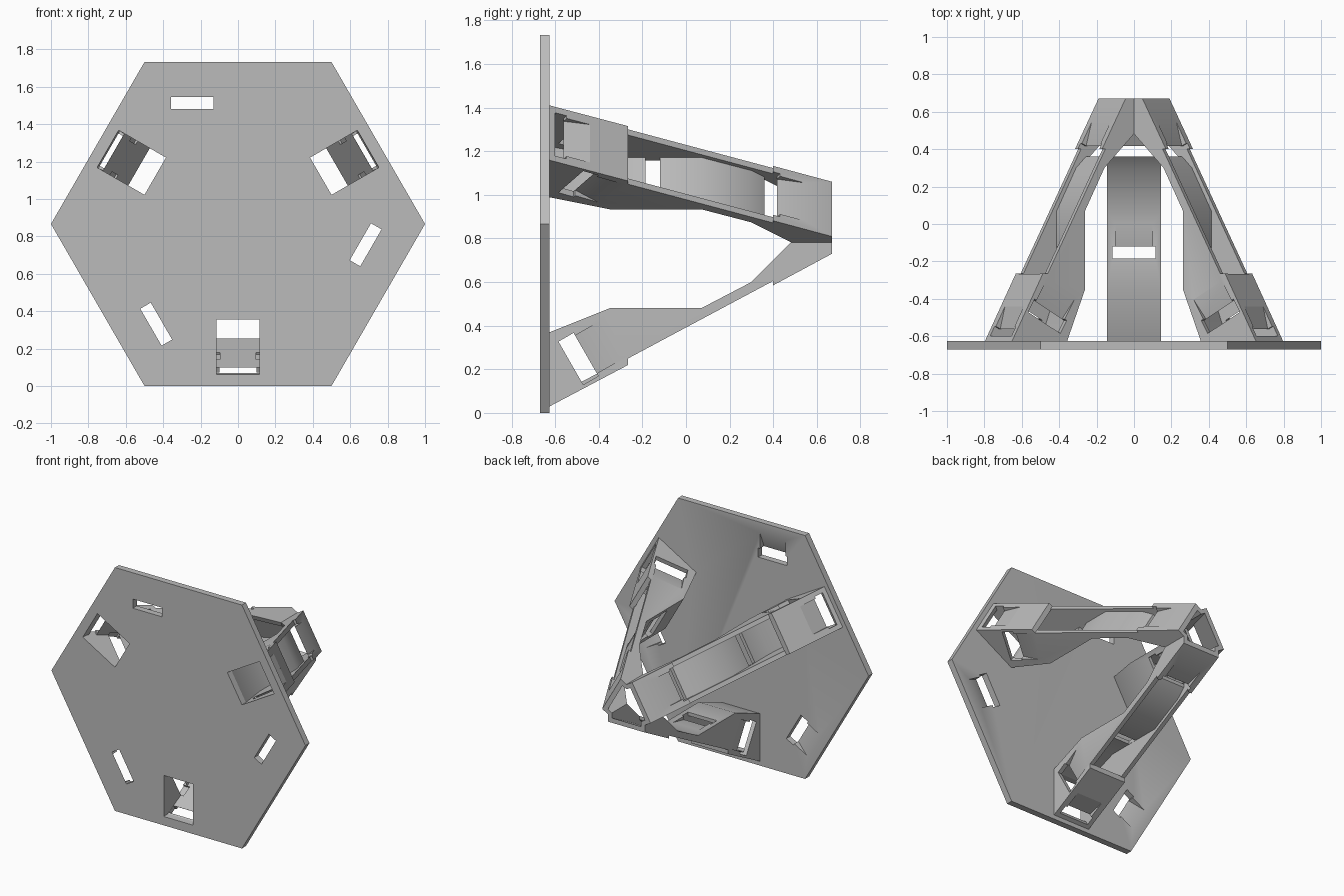
import bpy, bmesh
from math import radians, sin, cos, pi
from mathutils import Vector, Matrix

if "Cube" in bpy.data.objects:
    bpy.data.objects.remove(bpy.data.objects["Cube"])

MID = 0.866           # height of the central axis
HALF, INNER = 0.145, 0.115   # half widths of an arm and of its hollow

grey = bpy.data.materials.new("plain_grey")
grey.use_nodes = True
grey.diffuse_color = (0.5, 0.5, 0.5, 1)
grey.node_tree.nodes["Principled BSDF"].inputs["Base Color"].default_value = (0.5, 0.5, 0.5, 1)


def prism(name, points, sweep, turn=0):
    """Extrude a flat outline along sweep, then turn it about the central axis."""
    bm = bmesh.new()
    face = bm.faces.new([bm.verts.new(p) for p in points])
    new = bmesh.ops.extrude_face_region(bm, geom=[face])["geom"]
    bmesh.ops.translate(bm, vec=sweep, verts=[v for v in new if isinstance(v, bmesh.types.BMVert)])
    bmesh.ops.recalc_face_normals(bm, faces=bm.faces)
    bmesh.ops.rotate(bm, cent=(0, 0, MID), matrix=Matrix.Rotation(turn, 3, 'Y'), verts=bm.verts)
    mesh = bpy.data.meshes.new(name)
    bm.to_mesh(mesh)
    bm.free()
    mesh.materials.append(grey)
    obj = bpy.data.objects.new(name, mesh)
    bpy.context.collection.objects.link(obj)
    return obj


def side_prism(name, profile, half, turn):
    return prism(name, [(-half, y, z) for y, z in profile], (2 * half, 0, 0), turn)


def combine(target, tools, operation):
    """Apply a chain of booleans to the target."""
    for tool in tools:
        mod = target.modifiers.new("join", 'BOOLEAN')
        mod.operation, mod.solver, mod.object = operation, 'EXACT', tool
    graph = bpy.context.evaluated_depsgraph_get()
    mesh = bpy.data.meshes.new_from_object(target.evaluated_get(graph))
    target.modifiers.clear()
    target.data = mesh


def strap_slot(start, along, out, through, ramp, depth, turn):
    """Cutters for a slot through a wall with a ramp leading down into it."""
    start, along, out = Vector(start), Vector(along).normalized(), Vector(out).normalized()
    across = along.cross(out)

    def cutter(shape, half):
        pts = [start + along * u + out * n - across * half for u, n in shape]
        return prism("cutter", pts, across * 2 * half, turn)
    hole = [(0, 0.02), (0, -depth - 0.02), (through, -depth - 0.02), (through, 0.02)]
    slope = [(through - 0.01, 0.02), (through - 0.01, -depth), (through, -depth),
             (through + ramp, 0), (through + ramp, 0.02)]
    return [cutter(hole, 0.114), cutter(slope, 0.1)]


# Side outlines of one arm and its hollow, as (y, z)
ARM = [(-0.625, 0.03), (-0.265, 0.22), (-0.265, 0.25), (0.4, 0.605), (0.4, 0.585),
       (0.67, 0.73), (0.67, MID), (0.566, MID), (0.3, 0.6), (0.07, 0.48),
       (-0.35, 0.48), (-0.625, 0.37)]
HOLLOW = [(-0.72, 0.06), (-0.625, 0.065), (-0.266, 0.255), (-0.266, 0.1), (0.401, 0.4),
          (0.401, 0.62), (0.72, 0.791), (0.72, 0.87), (0.36, 0.87), (0.36, 0.635),
          (0.3, 0.575), (0.07, 0.455), (-0.35, 0.455), (-0.625, 0.355), (-0.72, 0.355)]

tilt = radians(27.9)
rail, outward = (0, cos(tilt), sin(tilt)), (0, sin(tilt), -cos(tilt))
arms, hollows, slots, plate_slots = [], [], [], []
for i in range(3):
    turn = i * 2 * pi / 3
    arms.append(side_prism("tripod_frame" if i == 0 else "arm", ARM, HALF, turn))
    hollows.append(side_prism("cutter", HOLLOW, INNER, turn))
    # Outer slots at the foot and at the hub
    slots += strap_slot((0, -0.6, 0.043), rail, outward, 0.06, 0.12, 0.03, turn)
    slots += strap_slot((0, 0.37, 0.569), rail, outward, 0.07, 0.13, 0.03, turn)
    # Inner web slot
    slots += strap_slot((0, -0.185, 0.48), (0, 1, 0), (0, 0, 1), 0.065, 0.12, 0.025, turn)
    # Slots in both side walls of the foot
    for s in (-1, 1):
        slots += strap_slot((s * HALF, -0.528, 0.228), (0, 0.87, 0.5), (s, 0, 0),
                            0.08, 0.12, 0.03, turn)
    # Slots in the base plate between the arms
    plate_slots += strap_slot((-0.245, -0.625, 1.48), (0, 0, 1), (0, 1, 0),
                              0.065, 0.11, 0.045, turn)

# Three arms merged at the hub, then hollowed and slotted
frame = arms[0]
combine(frame, arms[1:], 'UNION')
combine(frame, hollows + slots, 'DIFFERENCE')

# Hexagonal base plate
hexagon = [(cos(k * pi / 3), -0.67, MID + sin(k * pi / 3)) for k in range(6)]
plate = prism("base_plate", hexagon, (0, 0.045, 0))
combine(plate, hollows + plate_slots, 'DIFFERENCE')

for tool in arms[1:] + hollows + slots + plate_slots:
    bpy.data.objects.remove(tool)

bpy.ops.object.select_all(action='DESELECT')
for obj in (frame, plate):
    obj.select_set(True)
bpy.context.view_layer.objects.active = frame
bpy.ops.object.shade_smooth_by_angle(angle=radians(30))
